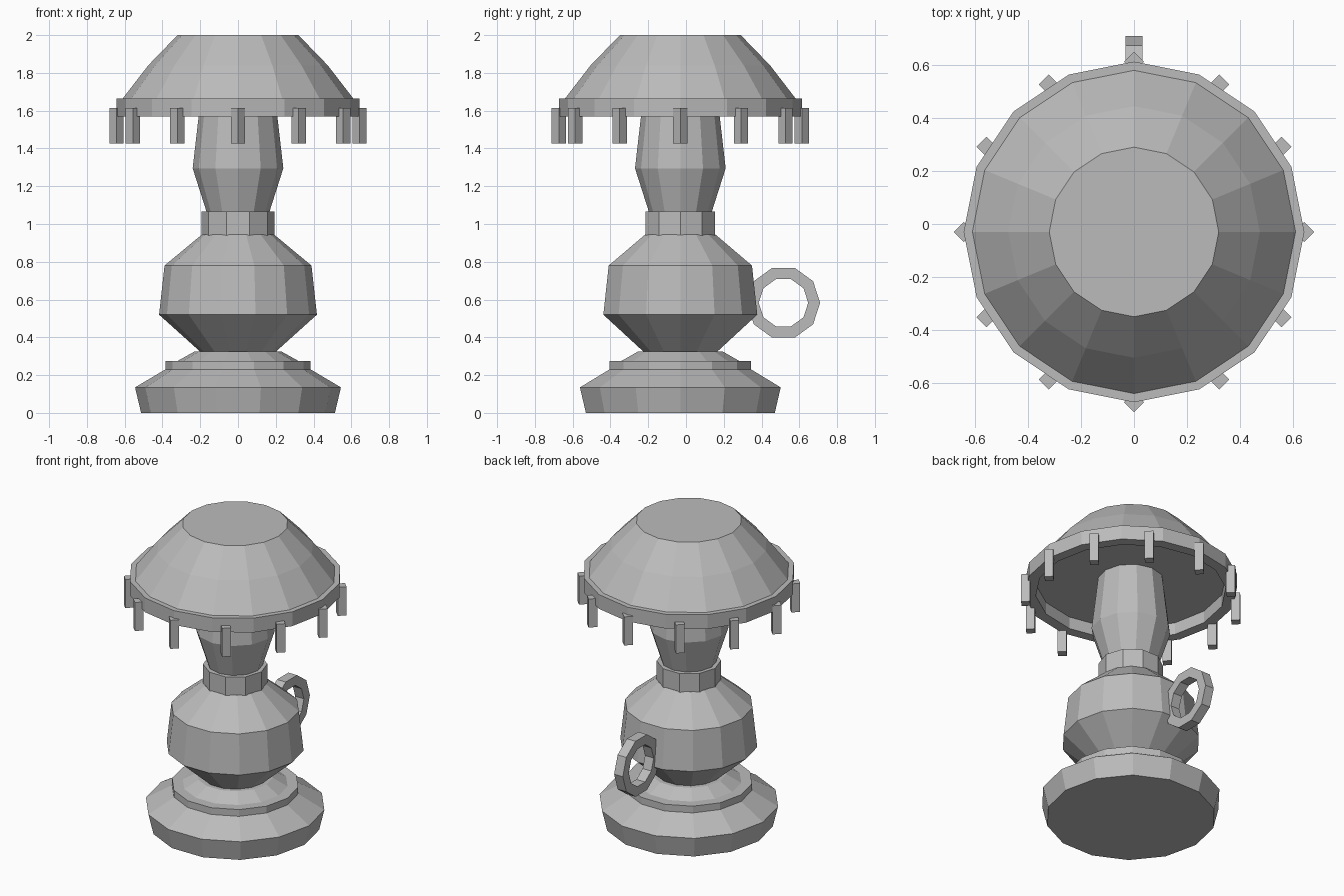
import bpy, bmesh
from math import cos, sin, pi
from mathutils import Matrix, Vector

cube = bpy.data.objects.get("Cube")
if cube:
    bpy.data.objects.remove(cube, do_unlink=True)

AXIS_Y = -0.03  # the lamp column sits slightly forward of the handle

grey = bpy.data.materials.new("plain_grey")
grey.use_nodes = True
grey.diffuse_color = (0.5, 0.5, 0.5, 1)
for node in grey.node_tree.nodes:
    if node.type == 'BSDF_PRINCIPLED':
        node.inputs["Base Color"].default_value = (0.5, 0.5, 0.5, 1)


def lathe(name, profile, sides, ring=False, matrix=None):
    """Revolve (radius, height) points; a ring joins last to first, else ends are capped."""
    bm = bmesh.new()
    loops = [[bm.verts.new((r * cos(2 * pi * i / sides), r * sin(2 * pi * i / sides), z))
              for i in range(sides)] for r, z in profile]
    pairs = list(zip(loops, loops[1:]))
    if ring:
        pairs.append((loops[-1], loops[0]))
    else:
        bm.faces.new(loops[0])
        bm.faces.new(loops[-1])
    for low, high in pairs:
        for i in range(sides):
            j = (i + 1) % sides
            bm.faces.new((low[i], low[j], high[j], high[i]))
    bmesh.ops.recalc_face_normals(bm, faces=bm.faces)
    bm.transform(matrix or Matrix.Translation((0, AXIS_Y, 0)))
    mesh = bpy.data.meshes.new(name)
    bm.to_mesh(mesh)
    bm.free()
    mesh.materials.append(grey)
    obj = bpy.data.objects.new(name, mesh)
    bpy.context.scene.collection.objects.link(obj)
    return obj


# Foot and bulbous body
lathe("base", [(0.513, 0), (0.545, 0.135), (0.385, 0.23), (0.385, 0.275),
               (0.32, 0.275), (0.23, 0.325)], 14)
lathe("body", [(0.19, 0.315), (0.418, 0.52), (0.389, 0.78), (0.19, 0.945)], 14)

# Neck and stem
lathe("collar", [(0.194, 0.94), (0.194, 1.065)], 10)
lathe("stem", [(0.165, 1.06), (0.24, 1.295), (0.198, 1.66)], 12)

# Shade with its rim band
lathe("shade", [(0.61, 1.65), (0.61, 1.665), (0.475, 1.84), (0.32, 2.0)], 16)
lathe("shade_rim", [(0.575, 1.57), (0.643, 1.57), (0.643, 1.665), (0.575, 1.665)], 16, ring=True)

# Square drops hanging around the rim
for i in range(12):
    a = 2 * pi * i / 12
    spot = Vector((0.643 * cos(a), AXIS_Y + 0.643 * sin(a), 0))
    lathe(f"drop_{i + 1}", [(0.038, 1.425), (0.038, 1.615)], 4, matrix=Matrix.Translation(spot))

# Ring handle standing in the y-z plane at the back
handle_place = Matrix.Translation((0, 0.516, 0.583)) @ Matrix(
    ((0, 0, 1, 0), (1, 0, 0, 0), (0, 1, 0, 0), (0, 0, 0, 1)))
lathe("ring_handle", [(0.131, -0.032), (0.194, -0.032), (0.194, 0.032), (0.131, 0.032)],
      10, ring=True, matrix=handle_place)
